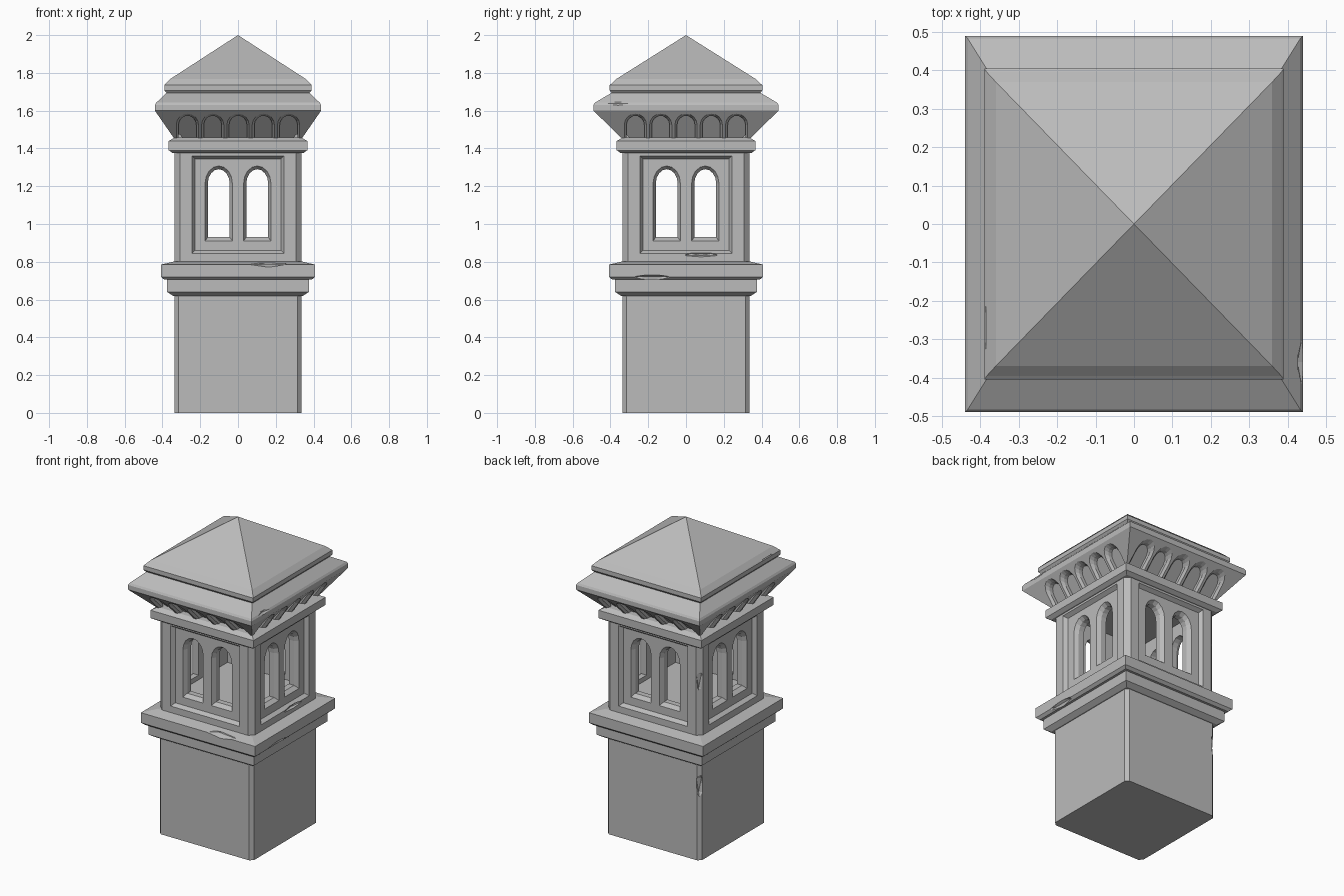
import bpy
import bmesh
from math import cos, sin, pi
from mathutils import Matrix, Vector

if "Cube" in bpy.data.objects:
    bpy.data.objects.remove(bpy.data.objects["Cube"])

STONE = (0.5, 0.5, 0.5, 1)
stone = bpy.data.materials.new("grey stone")
stone.use_nodes = True
stone.diffuse_color = STONE
stone.node_tree.nodes["Principled BSDF"].inputs["Base Color"].default_value = STONE


def finish(name, bm):
    """Turn a bmesh into a flat shaded stone object."""
    bmesh.ops.remove_doubles(bm, verts=bm.verts, dist=1e-5)
    bmesh.ops.recalc_face_normals(bm, faces=bm.faces)
    mesh = bpy.data.meshes.new(name)
    bm.to_mesh(mesh)
    bm.free()
    mesh.materials.append(stone)
    obj = bpy.data.objects.new(name, mesh)
    bpy.context.collection.objects.link(obj)
    return obj


def loft(name, rings):
    """Skin a list of equal-length point rings and cap both ends."""
    bm = bmesh.new()
    loops = [[bm.verts.new(p) for p in ring] for ring in rings]
    count = len(loops[0])
    for low, high in zip(loops, loops[1:]):
        for i in range(count):
            j = (i + 1) % count
            bm.faces.new((low[i], low[j], high[j], high[i]))
    bm.faces.new(loops[0])
    bm.faces.new(loops[-1])
    return finish(name, bm)


def square(hx, hy, z, chamfer=0.0):
    """Rectangle ring with cut corners."""
    pts = []
    for sx, sy in ((1, 1), (-1, 1), (-1, -1), (1, -1)):
        corner = [(sx * (hx - chamfer), sy * hy, z), (sx * hx, sy * (hy - chamfer), z)]
        pts += corner if sx * sy < 0 else corner[::-1]
    return pts


def tower(name, levels, chamfer=0.0):
    return loft(name, [square(hx, hy, z, chamfer) for hx, hy, z in levels])


def cut(target, cutter):
    """Subtract the cutter and discard it."""
    cutter.hide_render = True
    mod = target.modifiers.new("cut", "BOOLEAN")
    mod.operation = "DIFFERENCE"
    mod.solver = "EXACT"
    mod.object = cutter
    bpy.context.view_layer.objects.active = target
    bpy.ops.object.modifier_apply(modifier=mod.name)
    bpy.data.objects.remove(cutter)


def arch(cx, half, bottom, spring, apex, steps=8):
    """Arch outline as (across, height) pairs."""
    curve = [(cx + half * cos(pi * i / steps), spring + (apex - spring) * sin(pi * i / steps))
             for i in range(steps + 1)]
    return [(cx - half, bottom), (cx + half, bottom)] + curve


def panel(half, bottom, top):
    return [(-half, bottom), (half, bottom), (half, top), (-half, top)]


def side_cutter(side, layers):
    """Cutter for one of four sides; each layer is (outline, distance from axis)."""
    turn = Matrix.Rotation(side * pi / 2, 3, "Z")
    return loft("cutter", [
        [turn @ Vector((u, -(out(z) if callable(out) else out), z)) for u, z in outline]
        for outline, out in layers])


def chip(target, centre, size):
    """Knock a faceted flake off an edge."""
    bm = bmesh.new()
    place = Matrix.Translation(centre) @ Matrix.Diagonal((*size, 1))
    bmesh.ops.create_icosphere(bm, subdivisions=1, radius=1, matrix=place)
    cut(target, finish("cutter", bm))


# Plain lower shaft and two-step moulding
W = 0.336
shaft = tower("shaft", [(W, W, 0), (W, W, 0.63)], 0.021)
moulding = tower("base_moulding", [
    (0.345, 0.345, 0.62), (0.375, 0.375, 0.64), (0.375, 0.375, 0.705),
    (0.39, 0.39, 0.705), (0.407, 0.407, 0.72), (0.407, 0.407, 0.785), (W, W, 0.802)])

# Hollow lantern with recessed panels and paired arched windows
lantern = tower("lantern", [(W, W, 0.79), (W, W, 1.39)], 0.03)
cut(lantern, tower("cutter", [(0.25, 0.25, 0.9), (0.25, 0.25, 1.37)]))
FACE = 0.312
for side in range(4):
    cut(lantern, side_cutter(side, [
        (panel(0.245, 0.843, 1.362), W + 0.001), (panel(0.228, 0.86, 1.345), FACE)]))
    for cx in (-0.102, 0.102):
        opening = arch(cx, 0.058, 0.93, 1.215, 1.29)
        cut(lantern, side_cutter(side, [
            (arch(cx, 0.073, 0.91, 1.215, 1.308), FACE + 0.001),
            (opening, FACE - 0.025), (opening, 0.2)]))

# Band above the lantern
tower("upper_band", [
    (0.345, 0.345, 1.375), (0.367, 0.367, 1.39), (0.367, 0.367, 1.44), (W, W, 1.457)])

# Flaring cornice with a row of arched niches on every side
LOW, HIGH = 1.45, 1.6
cornice = tower("cornice", [
    (W, W, LOW), (0.44, 0.49, HIGH), (0.44, 0.49, 1.63), (0.433, 0.483, 1.642),
    (0.375, 0.39, 1.697)])
for side in range(4):
    flare = (0.44 if side % 2 else 0.49) - W

    def slope(depth, flare=flare):
        return lambda z: W + flare * (z - LOW) / (HIGH - LOW) - depth

    for i in range(-2, 3):
        cx = i * 0.134
        outer = arch(cx, 0.06, LOW - 0.01, 1.525, 1.585)
        inner = arch(cx, 0.047, LOW - 0.01, 1.525, 1.573)
        cut(cornice, side_cutter(side, [
            (outer, slope(-0.002)), (inner, slope(0.02)), (inner, slope(0.045))]))

# Pyramid roof on a bevelled slab
roof = tower("roof", [
    (0.375, 0.39, 1.69), (0.39, 0.405, 1.708), (0.39, 0.405, 1.735), (0.384, 0.396, 1.742),
    (0.36, 0.37, 1.767), (0, 0, 2)])

# Weathered chips
chip(moulding, (0.16, -0.412, 0.8), (0.13, 0.05, 0.03))
chip(moulding, (0.415, -0.18, 0.712), (0.03, 0.13, 0.024))
chip(cornice, (0.448, -0.36, 1.648), (0.025, 0.1, 0.025))
chip(lantern, (0.338, 0.08, 0.838), (0.02, 0.1, 0.013))
chip(lantern, (-0.335, 0.335, 1.15), (0.03, 0.03, 0.1))
chip(shaft, (-0.335, 0.335, 0.48), (0.03, 0.03, 0.1))
chip(roof, (-0.395, -0.27, 1.745), (0.014, 0.1, 0.014))
